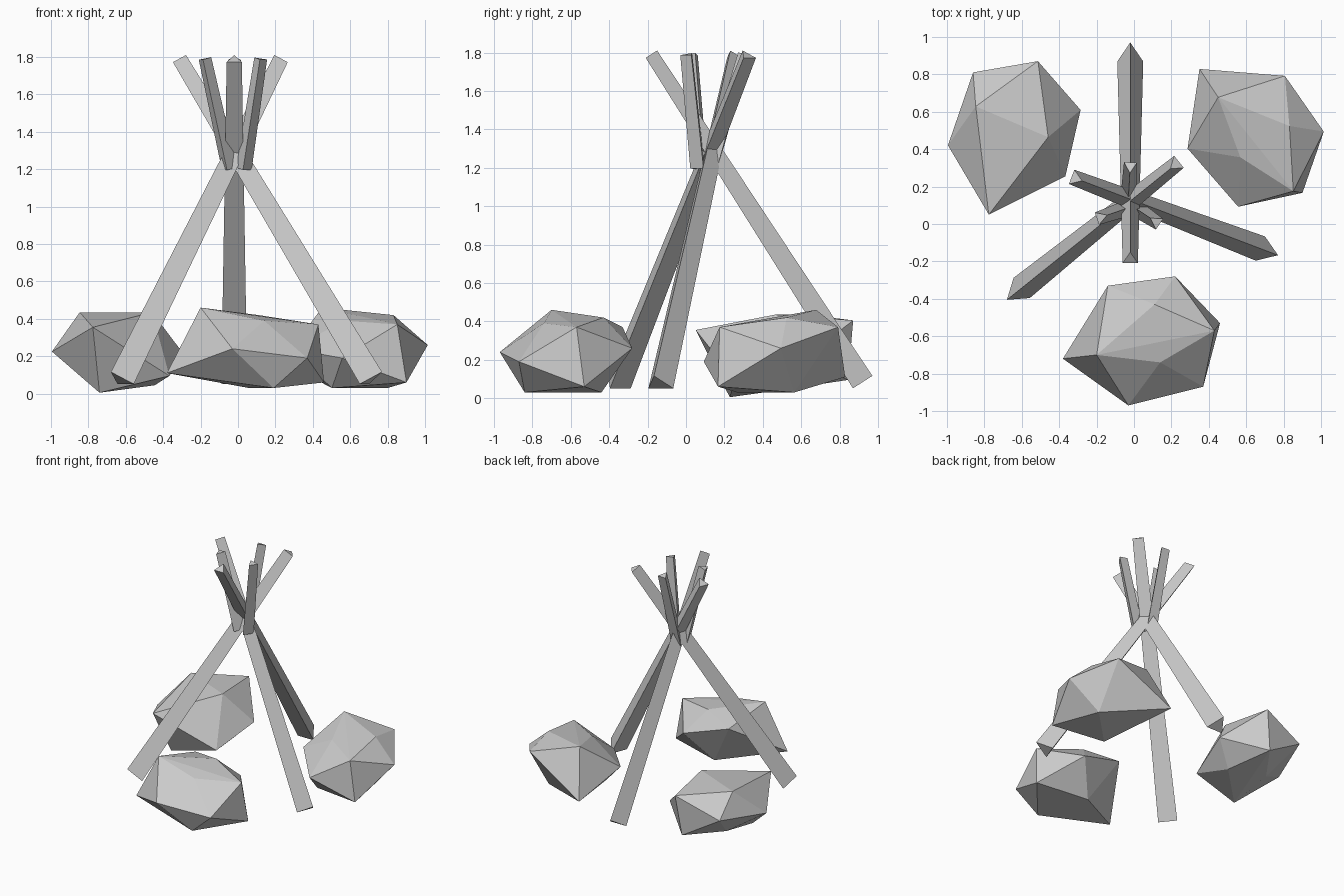
import bpy, bmesh, math
from mathutils import Vector, Matrix

cube = bpy.data.objects.get("Cube")
if cube:
    bpy.data.objects.remove(cube, do_unlink=True)

grey = bpy.data.materials.new("plain grey")
grey.use_nodes = True
colour = (0.6, 0.6, 0.6, 1)
grey.diffuse_color = colour
grey.node_tree.nodes["Principled BSDF"].inputs["Base Color"].default_value = colour


def make_object(name, bm):
    bmesh.ops.recalc_face_normals(bm, faces=bm.faces)
    mesh = bpy.data.meshes.new(name)
    bm.to_mesh(mesh)
    bm.free()
    mesh.materials.append(grey)
    obj = bpy.data.objects.new(name, mesh)
    bpy.context.collection.objects.link(obj)
    return obj


def stick(name, start, end, start_radius, end_radius):
    """Tapered three-sided stick with one edge facing upward."""
    start, end = Vector(start), Vector(end)
    axis = (end - start).normalized()
    side = axis.cross(Vector((0, 0, 1))).normalized()
    ridge = side.cross(axis)
    bm = bmesh.new()
    rings = []
    for centre, radius in ((start, start_radius), (end, end_radius)):
        angles = [math.tau * i / 3 for i in range(3)]
        rings.append([bm.verts.new(centre + radius * (ridge * math.cos(a) + side * math.sin(a)))
                      for a in angles])
    for ring in rings:
        bm.faces.new(ring)
    low, high = rings
    for i in range(3):
        j = (i + 1) % 3
        bm.faces.new((low[i], low[j], high[j], high[i]))
    return make_object(name, bm)


# Long crossing poles
poles = {
    "right_pole": ((-0.627, -0.363, 0.073), (0.225, 0.32, 1.785)),
    "left_pole": ((0.707, -0.143, 0.073), (-0.315, 0.245, 1.785)),
    "back_pole": ((-0.02, 0.903, 0.073), (-0.02, -0.19, 1.785)),
}
for name, (foot, tip) in poles.items():
    stick(name, foot, tip, 0.08, 0.047)

# Short sticks fanning out above the crossing
stubs = {
    "right_short_stick": ((-0.05, 0.08, 1.2), (-0.18, 0.035, 1.79)),
    "left_short_stick": ((0.03, 0.07, 1.2), (0.12, 0.01, 1.79)),
    "back_short_stick": ((-0.03, 0.14, 1.2), (-0.02, 0.31, 1.79)),
}
for name, (base, tip) in stubs.items():
    stick(name, base, tip, 0.048, 0.04)

# Faceted boulder shape in hundredths, reused for all three rocks
BOULDER = [(-42, -10, 11), (-18, 29, 37), (18, 34, 26), (42, 9, 6),
           (33, -25, 19), (-7, -35, 24), (-24, -8, 46), (39, 5, 37),
           (7, 19, 42), (10, -12, 39), (15, -22, 3), (2, 18, 3)]


def rock(name, location, turn, flip=0):
    bm = bmesh.new()
    for point in BOULDER:
        bm.verts.new(Vector(point) / 100)
    bmesh.ops.convex_hull(bm, input=bm.verts)
    bm.transform(Matrix.Translation(location)
                 @ Matrix.Rotation(math.radians(turn), 4, "Z")
                 @ Matrix.Rotation(math.radians(flip), 4, "X"))
    return make_object(name, bm)


rock("front_rock", (0.04, -0.62, 0), 0)
rock("left_rock", (0.63, 0.5, 0), -63)
rock("right_rock", (-0.64, 0.46, 0.465), 85, flip=180)
